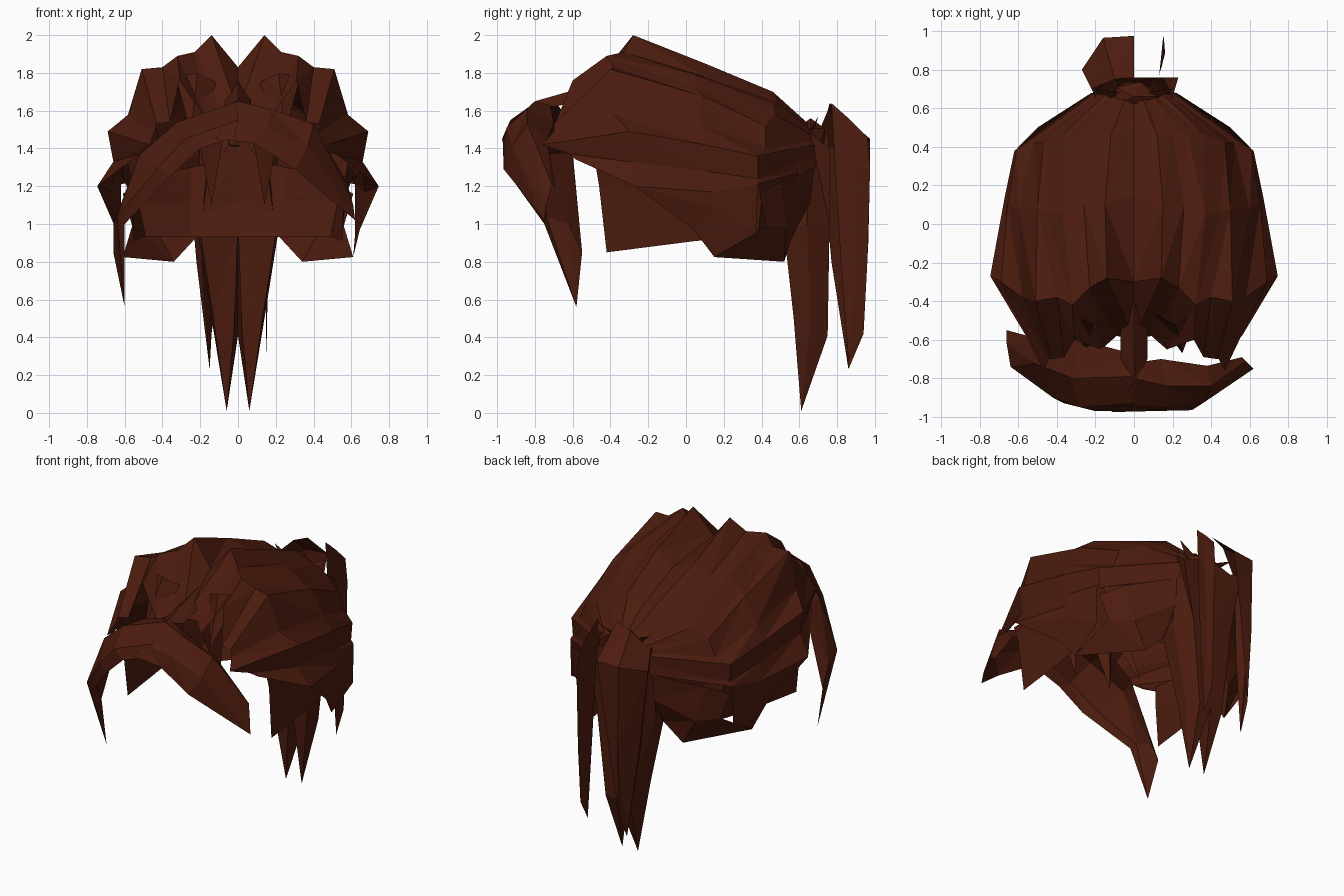
import bpy, bmesh
from mathutils import Vector

mat = bpy.data.materials.new("dark_red_brown")
mat.diffuse_color = (0.073, 0.0115, 0.0045, 1)


def sheet(name, rails, sides=(1,), closed=False):
    """Bridge rails of points into faceted strips, optionally on both sides."""
    bm = bmesh.new()
    for s in sides:
        grid = [[bm.verts.new((p[0] * s, p[1], p[2])) for p in r] for r in rails]
        if closed:
            grid.append(grid[0])
        for a, b in zip(grid, grid[1:]):
            for i in range(len(a) - 1):
                bm.faces.new((a[i], a[i + 1], b[i + 1]))
                bm.faces.new((a[i], b[i + 1], b[i]))
    bmesh.ops.remove_doubles(bm, verts=bm.verts, dist=0.0005)
    bmesh.ops.dissolve_degenerate(bm, edges=bm.edges, dist=0.0005)
    bmesh.ops.recalc_face_normals(bm, faces=bm.faces)
    me = bpy.data.meshes.new(name)
    bm.to_mesh(me)
    bm.free()
    ob = bpy.data.objects.new(name, me)
    me.materials.append(mat)
    bpy.context.collection.objects.link(ob)
    return ob


def spike(name, a, b, tip, depth, sides=(1, -1)):
    """Thin pyramid lock hanging from edge a-b down to a tip."""
    a, b, tip = Vector(a), Vector(b), Vector(tip)
    m = (a + b) / 2 + Vector(depth)
    return sheet(name, [[a, tip], [m, tip], [b, tip]], sides, True)


BOTH = (1, -1)

# crown locks: ridges and valleys running from forehead to the tie
centre = [(0, -.60, 1.60), (0, -.30, 1.83), (0, .15, 1.78), (0, .50, 1.63), (0, .66, 1.5)]
ridge1 = [(.09, -.58, 1.60), (.14, -.28, 2.0), (.15, .1, 1.85), (.12, .46, 1.70), (.04, .66, 1.52)]
valley1 = [(.17, -.65, 1.56), (.23, -.33, 1.91), (.26, .1, 1.78), (.20, .48, 1.65), (.07, .66, 1.5)]
ridge2 = [(.31, -.60, 1.76), (.32, -.42, 1.89), (.37, .05, 1.79), (.28, .46, 1.64), (.1, .66, 1.5)]
valley2 = [(.36, -.69, 1.54), (.40, -.38, 1.83), (.45, .05, 1.72), (.36, .47, 1.58), (.12, .66, 1.48)]
ridge3 = [(.43, -.70, 1.53), (.51, -.40, 1.82), (.50, .08, 1.68), (.47, .42, 1.52), (.15, .67, 1.47)]
sheet("crown_locks", [centre, ridge1, valley1, ridge2, valley2, ridge3], BOTH)

# side locks down to the ears
valley3 = [(.44, -.70, 1.49), (.58, -.38, 1.58), (.60, .08, 1.52), (.52, .42, 1.40), (.18, .67, 1.44)]
ridge4 = [(.47, -.76, 1.42), (.69, -.30, 1.49), (.655, .1, 1.42), (.61, .38, 1.36), (.2, .68, 1.42)]
valley4 = [(.52, -.62, 1.37), (.66, -.30, 1.33), (.64, .1, 1.28), (.60, .38, 1.24), (.2, .68, 1.36)]
ridge5 = [(.56, -.58, 1.34), (.745, -.27, 1.2), (.67, .14, 1.17), (.62, .38, 1.21), (.2, .69, 1.30)]
sheet("side_locks", [ridge3, valley3, ridge4, valley4, ridge5], BOTH)

# lock sweeping from the ear down to the nape corner
sheet("side_sweep", [
    [(.745, -.27, 1.2), (.67, .14, 1.17), (.62, .38, 1.21)],
    [(.745, -.27, 1.2), (.66, .16, 1.08), (.62, .37, .95)],
    [(.745, -.27, 1.2), (.645, .04, .97), (.61, .15, .825)]], BOTH)

# skirt around the nape, open at the face
sheet("nape_skirt", [
    [(.58, -.48, 1.32), (.62, .1, 1.28), (.58, .38, 1.25), (.25, .6, 1.3), (0, .62, 1.35)],
    [(.56, -.46, 1.20), (.57, .12, 1.15), (.53, .40, 1.12), (.25, .55, 1.12), (0, .57, 1.12)],
    [(.55, -.42, .85), (.55, .05, .91), (.49, .38, .935), (.25, .48, .93), (0, .5, .93)]], BOTH)

# low locks curling forward beneath the nape
sheet("nape_wing", [
    [(.61, .39, 1.16), (.50, .50, 1.22), (.22, .68, 1.3)],
    [(.56, .42, .99), (.44, .53, .98), (.21, .66, 1.12)],
    [(.61, .15, .825), (.34, .52, .80), (.22, .56, .93)]], BOTH)

# forehead locks tucked under the fringe
spike("forehead_lock", (.05, -.53, 1.62), (.24, -.50, 1.6), (.14, -.40, 1.10), (0, .1, 0))
spike("temple_lock", (.26, -.55, 1.62), (.44, -.60, 1.55), (.40, -.42, 1.27), (0, .1, 0))
spike("hairline_lock", (.10, -.46, 1.74), (.33, -.46, 1.78), (.25, -.67, 1.48), (0, -.06, .04))
sheet("parting_lock", [
    [(-.07, -.52, 1.66), (-.07, -.70, 1.62), (-.01, -.80, 1.65)],
    [(0, -.40, 1.76), (0, -.66, 1.69), (0, -.80, 1.65)],
    [(.07, -.52, 1.66), (.07, -.70, 1.62), (.01, -.80, 1.65)]])

# swept fringe, short on one side and long on the other
sheet("fringe_short", [
    [(0, -.72, 1.63), (0, -.80, 1.65), (-.06, -.93, 1.53), (-.12, -.975, 1.45)],
    [(.14, -.70, 1.54), (.17, -.84, 1.61), (.16, -.95, 1.51), (.08, -.97, 1.43)],
    [(.38, -.735, 1.44), (.40, -.84, 1.53), (.37, -.92, 1.41), (.30, -.965, 1.29)],
    [(.56, -.69, 1.19), (.58, -.71, 1.21), (.61, -.74, 1.1), (.62, -.75, 1.02)]])
sheet("fringe_long", [
    [(.02, -.68, 1.63), (0, -.79, 1.65), (0, -.93, 1.55), (-.02, -.97, 1.46)],
    [(-.28, -.60, 1.53), (-.32, -.80, 1.54), (-.28, -.95, 1.45), (-.2, -.97, 1.40)],
    [(-.48, -.60, 1.38), (-.52, -.72, 1.37), (-.42, -.90, 1.3), (-.36, -.93, 1.25)],
    [(-.66, -.55, .85), (-.66, -.62, 1.0), (-.64, -.74, 1.04), (-.60, -.75, 1.0)],
    [(-.60, -.58, .56)] * 4])

# tie and short tufts around it
bpy.ops.mesh.primitive_ico_sphere_add(subdivisions=1, radius=.1, location=(0, .66, 1.46))
tie = bpy.context.object
tie.name = "hair_tie"
tie.scale = (1.3, .9, 1)
tie.data.materials.append(mat)
spike("tie_tuft", (.02, .60, 1.40), (.12, .66, 1.50), (.21, .70, 1.57), (-.02, .05, .05))
spike("inner_tuft", (.02, .52, 1.52), (.16, .56, 1.50), (.07, .44, 1.38), (0, .03, .06))

# tail: twin main locks, one broad outer lock and one thin strand
sheet("tail_lock", [
    [(0, .60, 1.45), (0, .56, 1.0), (.02, .58, .45), (.06, .61, .01)],
    [(.14, .58, 1.42), (.20, .52, .95), (.13, .57, .5), (.06, .61, .01)],
    [(.20, .66, 1.48), (.22, .64, 1.0), (.14, .66, .5), (.06, .61, .01)],
    [(.23, .76, 1.40), (.15, .76, 1.0), (.09, .75, .41), (.06, .61, .01)],
    [(0, .75, 1.48), (0, .76, 1.0), (0, .75, .41), (.06, .61, .01)]], BOTH, True)
sheet("tail_outer_lock", [
    [(-.20, .66, 1.47), (-.22, .72, 1.35), (-.19, .77, .8), (-.15, .86, .23)],
    [(-.22, .70, 1.48), (-.27, .80, 1.38), (-.22, .83, .8), (-.15, .86, .23)],
    [(-.10, .75, 1.60), (-.16, .965, 1.44), (-.15, .965, .9), (-.15, .86, .23)],
    [(0, .76, 1.64), (0, .975, 1.45), (-.05, .97, 1.1), (-.14, .94, .42)]])
sheet("tail_strand", [
    [(.13, .77, 1.64), (.135, .79, 1.3), (.145, .82, .8), (.15, .86, .28)],
    [(.14, .86, 1.56), (.16, .88, 1.3), (.16, .90, .8), (.15, .86, .28)],
    [(.15, .96, 1.46), (.155, .975, 1.3), (.155, .96, .8), (.15, .94, .42)]])
